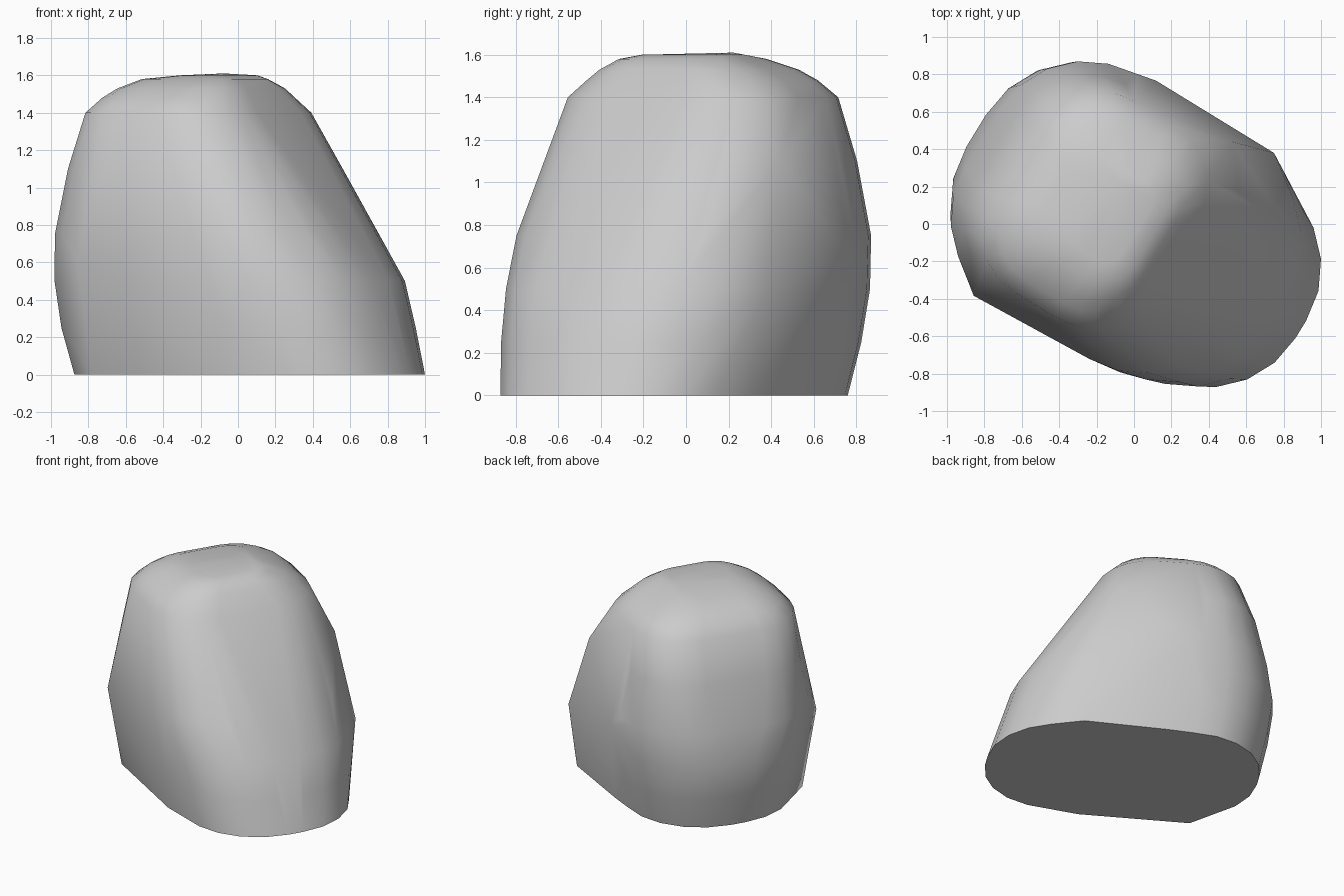
import bpy, bmesh
from math import sin, cos, pi, radians
from mathutils import Matrix

if "Cube" in bpy.data.objects:
    bpy.data.objects.remove(bpy.data.objects["Cube"])

# Horizontal sections of the boulder in its own turned frame:
# height, long axis min/max, short axis min/max, corner radius
SECTIONS = [
    (0.00, -0.890, 1.055, -0.620, 0.590, 0.55),
    (0.25, -0.945, 0.974, -0.670, 0.635, 0.56),
    (0.50, -0.980, 0.895, -0.705, 0.675, 0.59),
    (0.75, -0.930, 0.700, -0.740, 0.685, 0.53),
    (1.10, -0.840, 0.465, -0.666, 0.610, 0.41),
    (1.40, -0.730, 0.285, -0.645, 0.560, 0.38),
    (1.48, -0.650, 0.210, -0.560, 0.470, 0.32),
    (1.53, -0.580, 0.180, -0.490, 0.390, 0.28),
    (1.58, -0.455, 0.120, -0.385, 0.255, 0.20),
    (1.60, -0.240, 0.030, -0.270, 0.220, 0.10),
]
# Firmer corners where the flat flanks meet the round ends, and the peak
CORNERS = [
    (0.45, 0.645, 0.0), (-0.15, 0.61, 0.0), (0.44, 0.715, 0.5), (-0.30, 0.715, 0.65),
    (0.22, 0.65, 1.1),
    (-0.50, -0.68, 0.0), (0.30, -0.67, 0.0), (-0.53, -0.775, 0.6), (0.35, -0.715, 0.3),
    (-0.18, 0.15, 1.61),
]
CORNER_STEPS = 5


def rounded_rectangle(u0, u1, v0, v1, r):
    """Points around a rectangle with round corners."""
    centres = [(u1 - r, v1 - r), (u0 + r, v1 - r), (u0 + r, v0 + r), (u1 - r, v0 + r)]
    for i, (cu, cv) in enumerate(centres):
        for s in range(CORNER_STEPS + 1):
            a = (i + s / CORNER_STEPS) * pi / 2
            yield cu + r * cos(a), cv + r * sin(a)


# Boulder: convex skin over the stacked sections and corners
bm = bmesh.new()
for z, *shape in SECTIONS:
    for u, v in rounded_rectangle(*shape):
        bm.verts.new((u, v, z))
for corner in CORNERS:
    bm.verts.new(corner)
bmesh.ops.convex_hull(bm, input=bm.verts)
loose = [v for v in bm.verts if not v.link_faces]
bmesh.ops.delete(bm, geom=loose, context='VERTS')
bmesh.ops.recalc_face_normals(bm, faces=bm.faces)

# Turn the long axis towards the front right
bmesh.ops.transform(bm, matrix=Matrix.Rotation(radians(-31.5), 4, 'Z'), verts=bm.verts)

mesh = bpy.data.meshes.new("boulder")
bm.to_mesh(mesh)
bm.free()
boulder = bpy.data.objects.new("boulder", mesh)
bpy.context.collection.objects.link(boulder)

# Smooth sides, crisp rim round the flat base
bpy.context.view_layer.objects.active = boulder
boulder.select_set(True)
bpy.ops.object.shade_smooth_by_angle(angle=radians(45))
